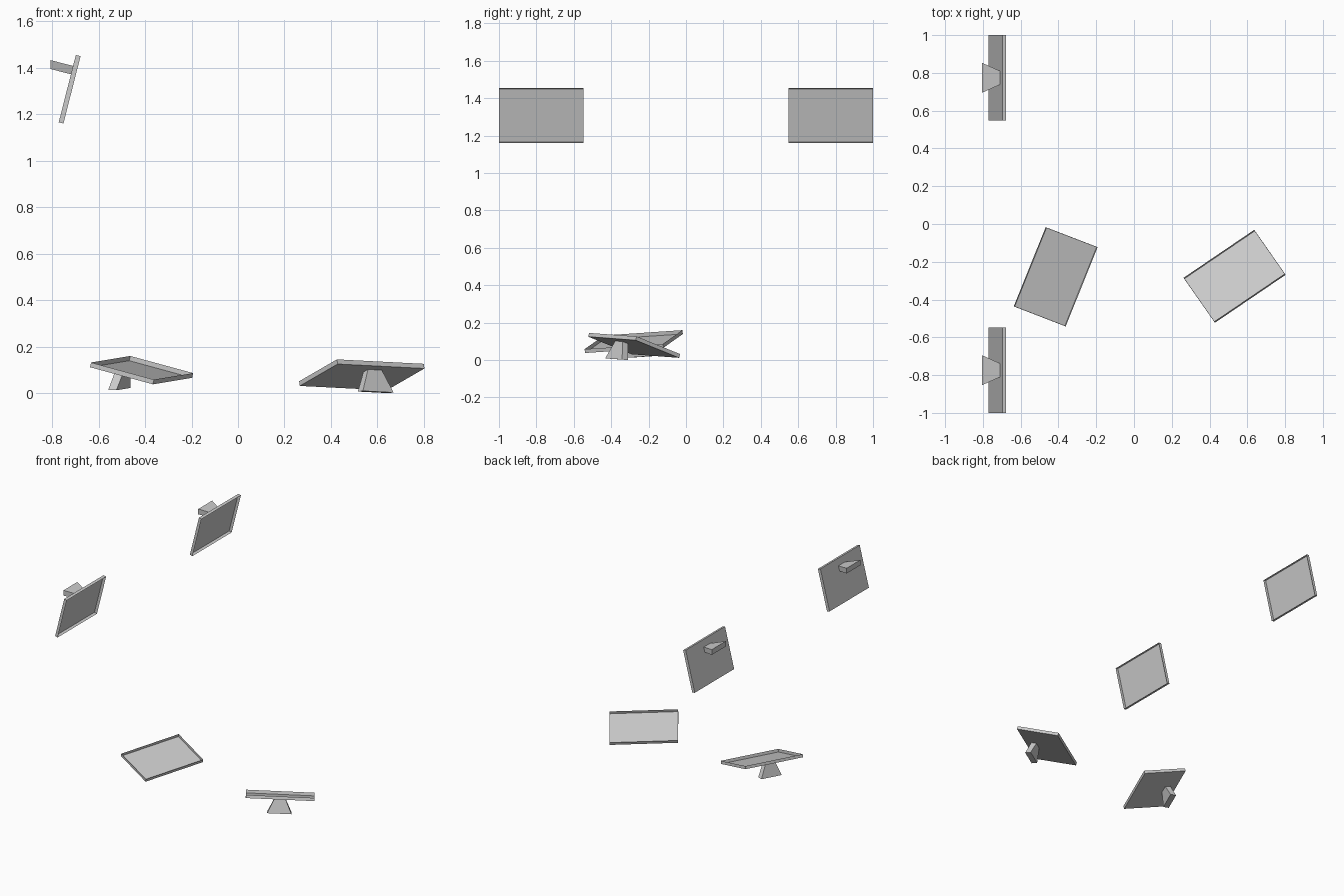
import bpy, bmesh
from mathutils import Matrix, Vector

if "Cube" in bpy.data.objects:
    bpy.data.objects.remove(bpy.data.objects["Cube"])

W, H, D = 0.452, 0.299, 0.021   # panel width, height, depth


def make(name, verts, faces, matrix):
    bm = bmesh.new()
    vs = [bm.verts.new(v) for v in verts]
    for f in faces:
        bm.faces.new([vs[i] for i in f])
    bmesh.ops.recalc_face_normals(bm, faces=bm.faces[:])
    bm.transform(matrix)
    me = bpy.data.meshes.new(name)
    bm.to_mesh(me)
    bm.free()
    ob = bpy.data.objects.new(name, me)
    bpy.context.collection.objects.link(ob)


def frame(centre, across, up):
    # local x = across the panel, y = panel up, z = the way it faces
    x = Vector(across).normalized()
    z = x.cross(Vector(up)).normalized()
    y = z.cross(x)
    m = Matrix((x, y, z)).transposed().to_4x4()
    return Matrix.Translation(centre) @ m


SIDES = [(i, (i + 1) % 4, (i + 1) % 4 + 4, i + 4) for i in range(4)]
CORNERS = [(-1, -1), (1, -1), (1, 1), (-1, 1)]


def screen(tag, matrix):
    # shallow open tray: back plate and four thin walls
    tray = [(a * W / 2, b * H / 2, z) for z in (-D, 0) for a, b in CORNERS]
    make(tag + "_panel", tray, [(3, 2, 1, 0)] + SIDES, matrix)
    # flared foot behind the upper half, cut at an angle to sit flat
    lo, hi = 0.064, 0.101
    foot = [(a * 0.08, hi if b > 0 else lo, -0.1205 if b > 0 else -0.111) for a, b in CORNERS]
    foot += [(a * 0.036, hi if b > 0 else lo, -D) for a, b in CORNERS]
    make(tag + "_foot", foot, [(3, 2, 1, 0), (4, 5, 6, 7)] + SIDES, matrix)


# two raised panels, mirrored in y
for side, tag in ((-1, "upper_front"), (1, "upper_back")):
    screen(tag, frame((-0.714, side * 0.774, 1.3045), (0, 1, 0), (0.2465, 0, 0.969)))

# two panels resting on the floor
screen("floor_left", frame((-0.4125, -0.281, 0.109), (0.169, 0.419, 0.028), (-0.27, 0.10, 0.073)))
screen("floor_right", frame((0.531, -0.274, 0.0885), (-0.373, -0.253, 0.019), (0.164, -0.238, 0.096)))
